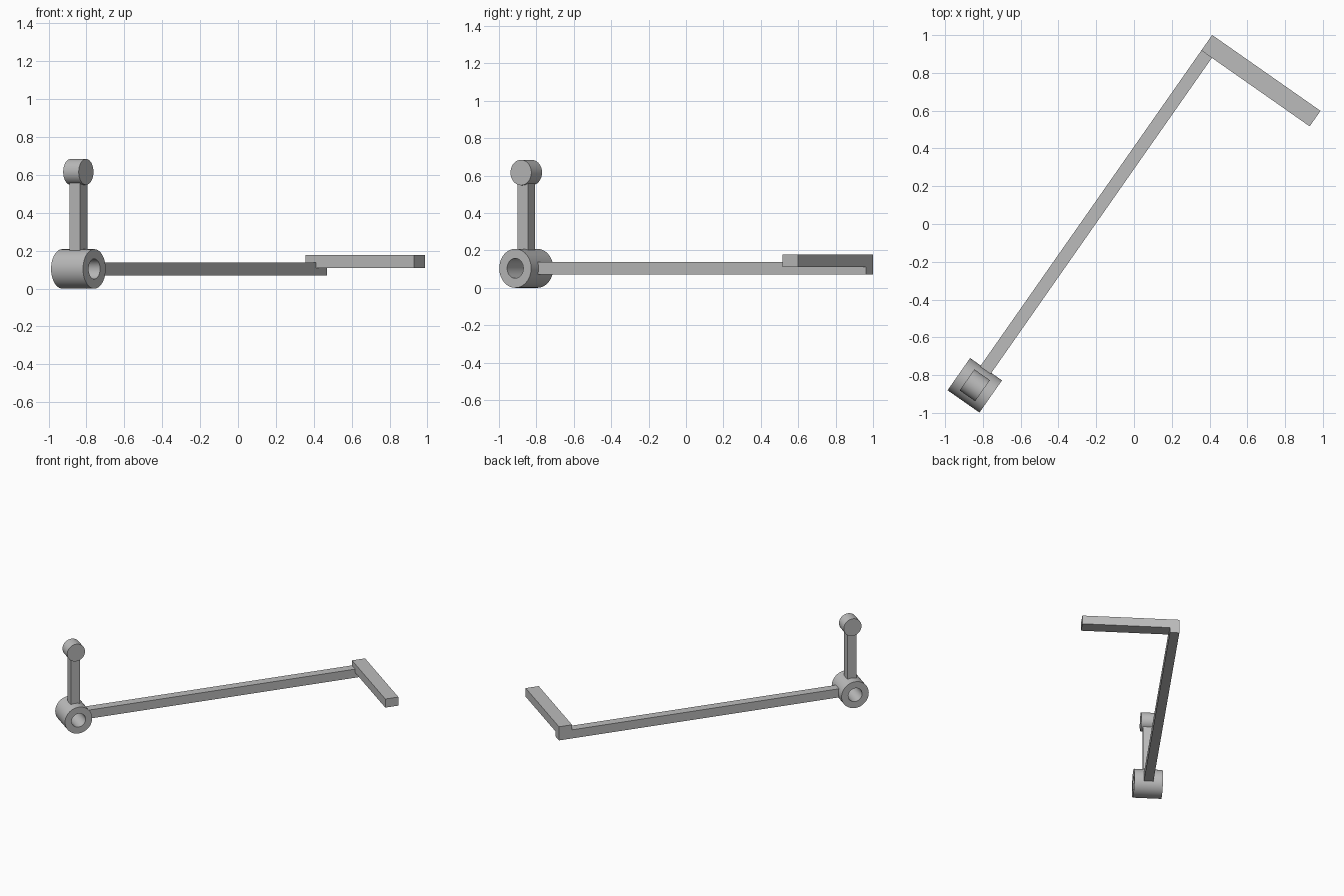
import bpy
import bmesh
from math import radians, tau
from mathutils import Matrix, Vector

cube = bpy.data.objects.get("Cube")
if cube:
    bpy.data.objects.remove(cube, do_unlink=True)

GREY = (0.5, 0.5, 0.5, 1.0)
grey = bpy.data.materials.new("plain_grey")
grey.use_nodes = True
grey.diffuse_color = GREY
grey.node_tree.nodes["Principled BSDF"].inputs["Base Color"].default_value = GREY

# Local frame: x runs along the long arm, y along the hub axis
HUB_Z = 0.104
FRAME = Matrix.Translation((-0.843, -0.854, HUB_Z)) @ Matrix.Rotation(radians(55), 4, "Z")
BAR = 0.034          # half thickness of the square bars
ARM_END = 2.24


def add_part(name, bm, smooth=False):
    bmesh.ops.recalc_face_normals(bm, faces=bm.faces)
    mesh = bpy.data.meshes.new(name)
    bm.to_mesh(mesh)
    bm.free()
    mesh.materials.append(grey)
    obj = bpy.data.objects.new(name, mesh)
    bpy.context.collection.objects.link(obj)
    obj.matrix_world = FRAME
    if smooth:
        bpy.ops.object.select_all(action="DESELECT")
        obj.select_set(True)
        bpy.context.view_layer.objects.active = obj
        bpy.ops.object.shade_smooth_by_angle(angle=radians(35))
    return obj


def box(name, low, high):
    low, high = Vector(low), Vector(high)
    bm = bmesh.new()
    bmesh.ops.create_cube(bm, size=1)
    bmesh.ops.scale(bm, vec=high - low, verts=bm.verts)
    bmesh.ops.translate(bm, vec=(low + high) / 2, verts=bm.verts)
    return add_part(name, bm)


# Pivot hub: rectangular section spun round the hub axis, leaving a bore
bm = bmesh.new()
section = [(0.053, -0.103), (0.104, -0.103), (0.104, 0.103), (0.053, 0.103)]
verts = [bm.verts.new((r, y, 0)) for r, y in section]
edges = [bm.edges.new((verts[i], verts[(i + 1) % 4])) for i in range(4)]
bmesh.ops.spin(bm, geom=verts + edges, cent=(0, 0, 0), axis=(0, 1, 0),
               angle=tau, steps=64, use_merge=True)
bmesh.ops.remove_doubles(bm, verts=bm.verts, dist=0.0001)
add_part("pivot_hub", bm, smooth=True)

# Solid round head on top of the upright
bm = bmesh.new()
bmesh.ops.create_cone(bm, cap_ends=True, segments=64, radius1=0.068, radius2=0.068,
                      depth=0.1, matrix=Matrix.Translation((0, 0, 0.512))
                      @ Matrix.Rotation(radians(90), 4, "X"))
add_part("upright_head", bm, smooth=True)

# Square bars and the flat foot plate
box("upright", (-BAR, -BAR, 0.08), (BAR, BAR, 0.48))
box("long_arm", (0.08, -BAR, -BAR), (ARM_END, BAR, BAR))
box("foot_plate", (ARM_END - 0.1, BAR - 0.7, 0.006), (ARM_END, BAR, 0.074))
